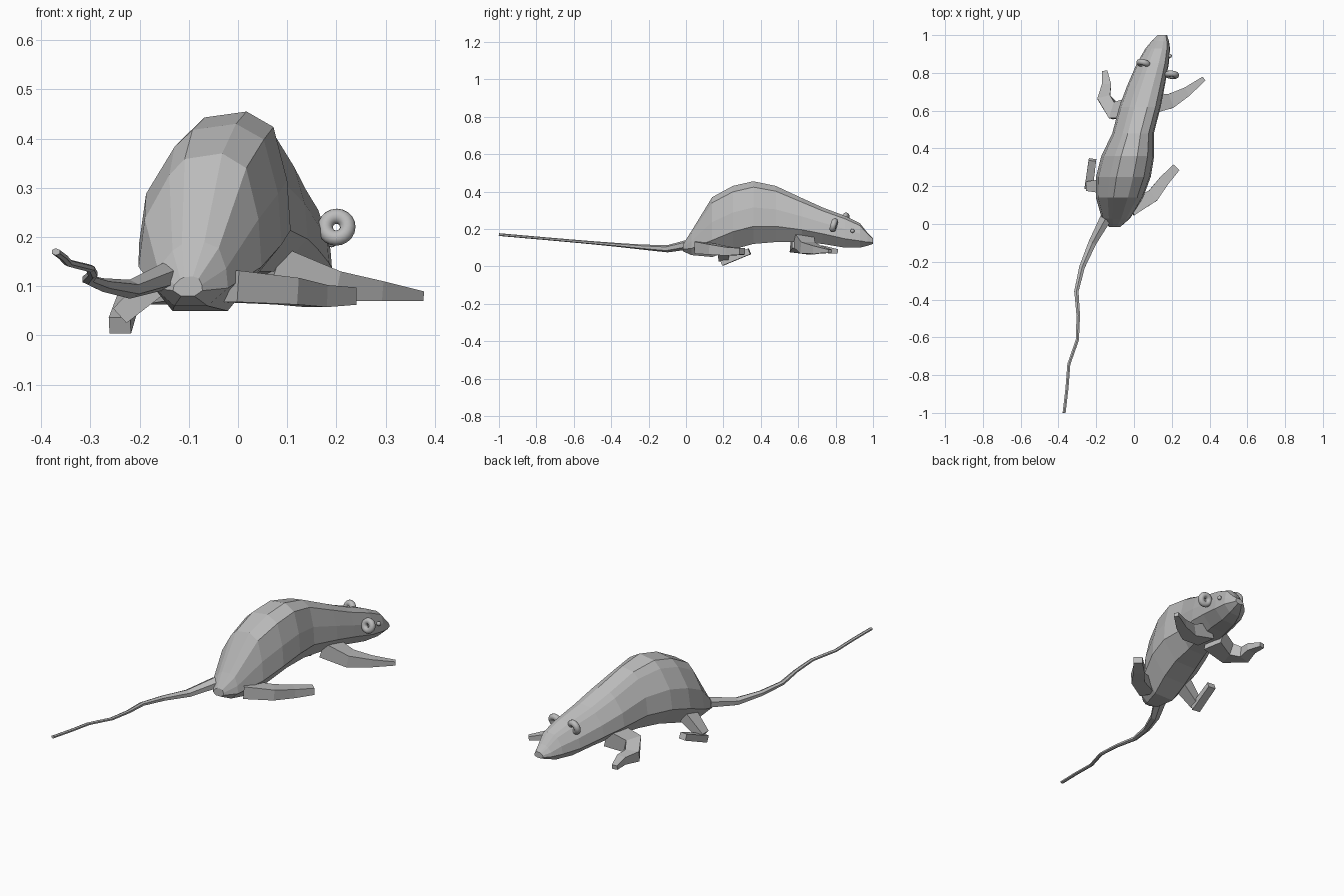
import bpy, bmesh, math
from mathutils import Vector

if "Cube" in bpy.data.objects:
    bpy.data.objects.remove(bpy.data.objects["Cube"], do_unlink=True)

grey = bpy.data.materials.new("plain grey")
grey.use_nodes = True
colour = (.5, .5, .5, 1)
grey.diffuse_color = colour
grey.node_tree.nodes["Principled BSDF"].inputs["Base Color"].default_value = colour


def loft(name, rings):
    """Skin a list of equal-length closed rings and cap both ends."""
    bm = bmesh.new()
    rows = [[bm.verts.new(point) for point in ring] for ring in rings]
    count = len(rows[0])
    for near, far in zip(rows, rows[1:]):
        for i in range(count):
            j = (i + 1) % count
            bm.faces.new((near[i], near[j], far[j], far[i]))
    bm.faces.new(rows[0])
    bm.faces.new(rows[-1])
    bmesh.ops.recalc_face_normals(bm, faces=bm.faces)
    mesh = bpy.data.meshes.new(name)
    bm.to_mesh(mesh)
    bm.free()
    mesh.materials.append(grey)
    bpy.context.collection.objects.link(bpy.data.objects.new(name, mesh))


def limb(name, path, start, end, sides=4, power=1):
    """Tube along a path whose half width tapers from start to end."""
    points = [Vector(point) for point in path]
    last = len(points) - 1
    corner = 1 / math.cos(math.pi / sides)
    rings = []
    for i, point in enumerate(points):
        along = (points[min(i + 1, last)] - points[max(i - 1, 0)]).normalized()
        across = along.cross(Vector((0, 0, 1))).normalized()
        up = across.cross(along) * .8
        radius = corner * (end + (start - end) * (1 - i / last) ** power)
        angles = [math.tau * (k + .5) / sides for k in range(sides)]
        rings.append([point + radius * (across * math.cos(a) + up * math.sin(a))
                      for a in angles])
    loft(name, rings)


def body_ring(y, half_width, belly, back):
    """Cross-section leaning to the left side, with a narrow belly."""
    centre = .15 * y + .1 * y * y - .1
    flank = belly + .28 * (back - belly)
    upper = [(1, 0), (.95, .42), (.75, .87), (.36, 1),
             (-.25, .95), (-.5, .81), (-.9, .42), (-1, 0)]
    ring = [(f, flank + h * (back - flank)) for f, h in upper]
    ring = [(.45, belly)] + ring + [(-.45, belly)]
    return [(centre + half_width * f, y, z) for f, z in ring]


# Body from rump to nose: y, half width, belly height, back height
stations = [
    (-.015, .03, .08, .12),
    (.03, .075, .06, .19),
    (.14, .125, .05, .37),
    (.25, .145, .09, .43),
    (.36, .14, .12, .455),
    (.48, .11, .13, .43),
    (.62, .11, .13, .365),
    (.73, .1, .12, .315),
    (.85, .085, .1, .27),
    (.93, .065, .1, .23),
    (.97, .045, .11, .18),
    (1, .025, .12, .15),
]
loft("body", [body_ring(*station) for station in stations])

# Tail: sideways sway at even steps backwards, dipping then rising to the tip
sway = [.15, .22, .275, .305, .295, .3, .345, .355, .37]
steps = [i / (len(sway) - 1) for i in range(len(sway))]
limb("tail", [(-x, .03 - 1.03 * t, .08 + .09 * t + .04 * (1 - t) ** 20)
              for x, t in zip(sway, steps)],
     .03, .008, sides=6, power=4)

# Hind legs
limb("left_hind_leg",
     [(-.02, .08, .1), (.1, .15, .09), (.16, .23, .08), (.225, .3, .08)], .04, .022)
limb("right_hind_leg", [(-.13, .2, .14), (-.24, .2, .04)], .04, .025)
limb("right_hind_foot", [(-.24, .19, .02), (-.22, .34, .08)], .022, .02)

# Front legs
limb("left_front_leg",
     [(.07, .63, .14), (.19, .65, .1), (.28, .7, .09), (.37, .77, .08)], .052, .012)
limb("right_front_leg",
     [(0, .62, .14), (-.11, .6, .11), (-.16, .67, .09), (-.145, .74, .09),
      (-.155, .81, .08)], .055, .014)


def finish_round(name):
    """Name, colour and smooth the primitive just added."""
    part = bpy.context.object
    part.name = name
    part.data.materials.append(grey)
    bpy.ops.object.shade_smooth()


# Ears and eyes
for side, ear, eye, turn in (("left", (.2, .79, .22), (.19, .89, .19), -.1),
                             ("right", (.05, .85, .25), (.1, .92, .2), -.3)):
    bpy.ops.mesh.primitive_torus_add(
        major_segments=20, minor_segments=10, major_radius=.023, minor_radius=.016,
        location=ear, rotation=(1.3, 0, turn))
    finish_round(side + "_ear")
    bpy.ops.mesh.primitive_uv_sphere_add(
        segments=12, ring_count=8, radius=.011, location=eye)
    finish_round(side + "_eye")
